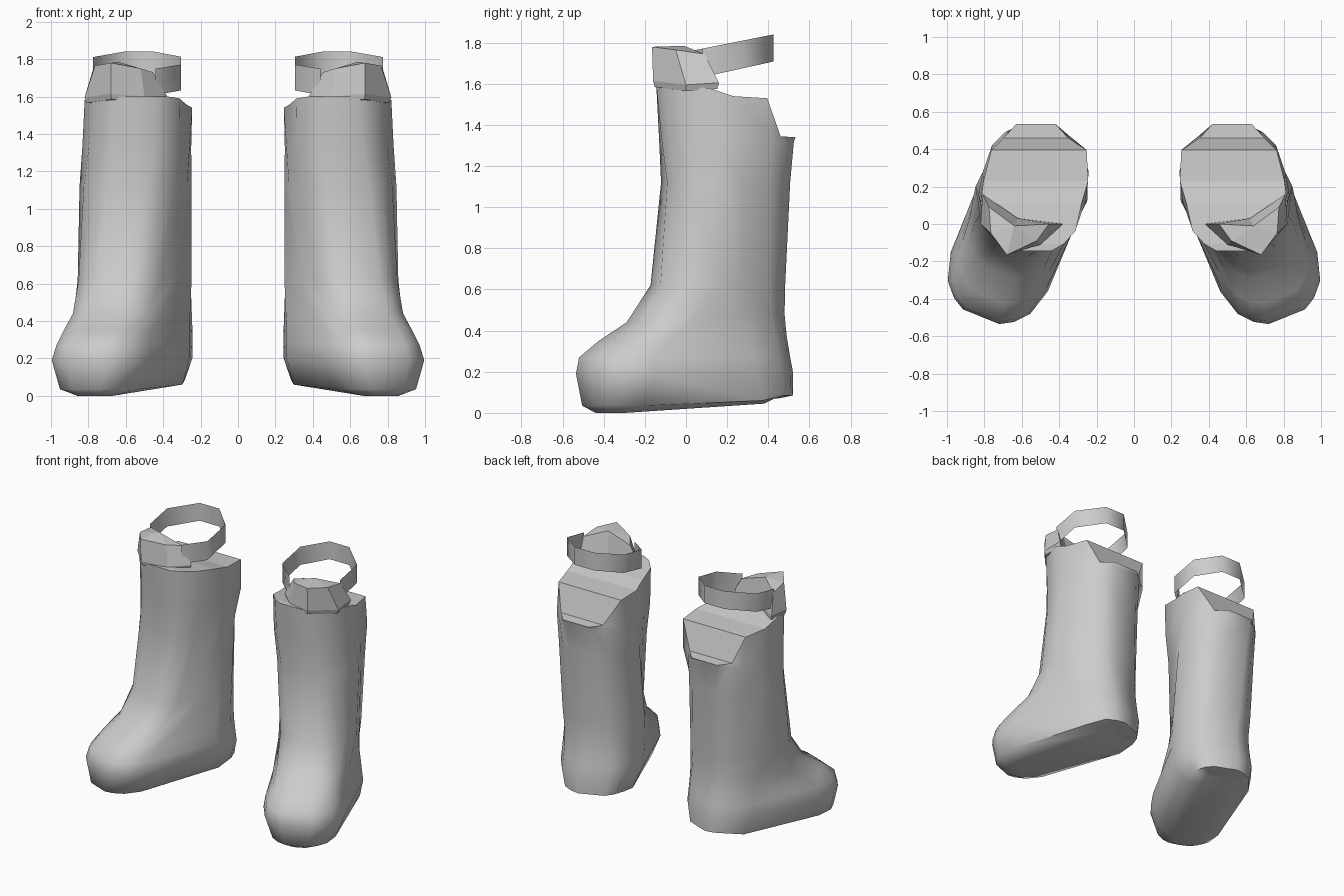
import bpy, bmesh, math
from mathutils import Vector

if "Cube" in bpy.data.objects:
    bpy.data.objects.remove(bpy.data.objects["Cube"])


def finish(name, bm, smooth_angle):
    """Turn a bmesh into an object mirrored across x = 0."""
    bmesh.ops.recalc_face_normals(bm, faces=bm.faces[:])
    me = bpy.data.meshes.new(name)
    bm.to_mesh(me)
    bm.free()
    ob = bpy.data.objects.new(name, me)
    bpy.context.collection.objects.link(ob)
    bpy.ops.object.select_all(action='DESELECT')
    ob.select_set(True)
    bpy.context.view_layer.objects.active = ob
    if smooth_angle:
        bpy.ops.object.shade_smooth_by_angle(angle=math.radians(smooth_angle))
    ob.modifiers.new("Mirror", 'MIRROR').use_mirror_merge = False
    return ob


def bridge(bm, a, b, closed=True):
    n = len(a)
    return [bm.faces.new((a[i], a[(i + 1) % n], b[(i + 1) % n], b[i]))
            for i in range(n if closed else n - 1)]


ANGLES = (22, 38, 58, 90)


def ring(heel, toe, turn):
    """Outline around a heel circle and a toe circle, each (x, y, z, radius).
    Points run down the outer side, heel to toe, and back up the inner side."""
    t = math.radians(turn)
    fwd, side = Vector((math.sin(t), -math.cos(t), 0)), Vector((math.cos(t), math.sin(t), 0))
    out = []
    for s in (1, -1):
        half = []
        for (x, y, z, r), d, angs in ((heel, -1, ANGLES), (toe, 1, ANGLES[::-1])):
            for a in angs:
                a = math.radians(a)
                half.append(Vector((x, y, z)) + fwd * d * r * math.cos(a) + side * s * r * math.sin(a))
        out += half if s == 1 else half[::-1]
    return out


# Boot: lofted from sole to knee
sections = [
    ((.50, .33, .07, .12), (.76, -.34, .0, .10), 25),
    ((.515, .285, .085, .235), (.735, -.285, .035, .22), 22),
    ((.52, .24, .20, .28), (.72, -.255, .19, .28), 22),
    ((.52, .225, .28, .28), (.715, -.26, .27, .26), 22),
    ((.52, .21, .37, .28), (.69, -.18, .35, .245), 22),
    ((.52, .20, .48, .28), (.64, -.04, .44, .25), 18),
    ((.525, .20, .62, .285), (.60, .09, .62, .265), 14),
    ((.53, .23, 1.12, .285), (.56, .16, 1.12, .29), 8),
    ((.53, .26, 1.32, .28), (.545, .14, 1.34, .287), 3),
    ((.525, .275, 1.34, .28), (.545, .11, 1.59, .275), 0),
]
bm = bmesh.new()
loops = [ring(*s) for s in sections]
# stepped top edge, dropping towards the back of the knee: (z, y or None)
steps = ((1.34, None), (1.345, .46), (1.53, .395), (1.54, .23), (1.58, None), (1.59, None),
         (1.60, None), (1.60, None))
n = len(steps)
for i, (z, y) in enumerate(steps):
    for p in (loops[-1][i], loops[-1][2 * n - 1 - i]):
        p.z = z
        p.y = p.y if y is None else y
loops[-1][-3].x = loops[-2][-3].x = .253   # square inner back corner
loops[-1][-5].z, loops[-1][-5].x = 1.56, .28
for l in loops[:2]:                        # sole sags under the arch
    for i in (n // 2 - 1, -n // 2):
        l[i].z -= .025
verts = [[bm.verts.new(p) for p in l] for l in loops]
for a, b in zip(verts, verts[1:]):
    bridge(bm, a, b)
bridge(bm, verts[0][:n], verts[0][n:][::-1], closed=False)
cap = bridge(bm, verts[-1][:n], verts[-1][n:][::-1], closed=False)
for f in cap:
    for e in f.edges:
        e.smooth = False
finish("boot", bm, 60)

# Knee pad: faceted block on the front of the top edge, with a narrow neck below
bottom = [(.38, .0, 1.605), (.50, -.11, 1.60), (.68, -.16, 1.615), (.82, .0, 1.595),
          (.81, .16, 1.605), (.62, .03, 1.605)]
top = [(.455, .0, 1.73), (.52, -.09, 1.75), (.68, -.165, 1.78), (.765, -.05, 1.765),
       (.775, .09, 1.745), (.64, -.01, 1.785)]
bm = bmesh.new()
neck = [bm.verts.new((x * .95 + .03, y * .95, z - .03)) for x, y, z in bottom]
lo = [bm.verts.new(p) for p in bottom]
hi = [bm.verts.new(p) for p in top]
bridge(bm, neck, lo)
bridge(bm, lo, hi)
bm.faces.new(neck[::-1])
for i in range(4):
    bm.faces.new((hi[5], hi[i], hi[i + 1]))
finish("knee_pad", bm, 0)

# Knee strap: tilted thin band round the back of the knee
path = [(.44, -.03), (.305, .08), (.305, .29), (.45, .425), (.61, .425), (.775, .28), (.775, .08)]
bm = bmesh.new()
lower = [bm.verts.new((x, y, 1.615 + .22 * y)) for x, y in path]
upper = [bm.verts.new((x, y, 1.755 + .20 * y)) for x, y in path]
bridge(bm, lower, upper, closed=False)
finish("knee_strap", bm, 60)
